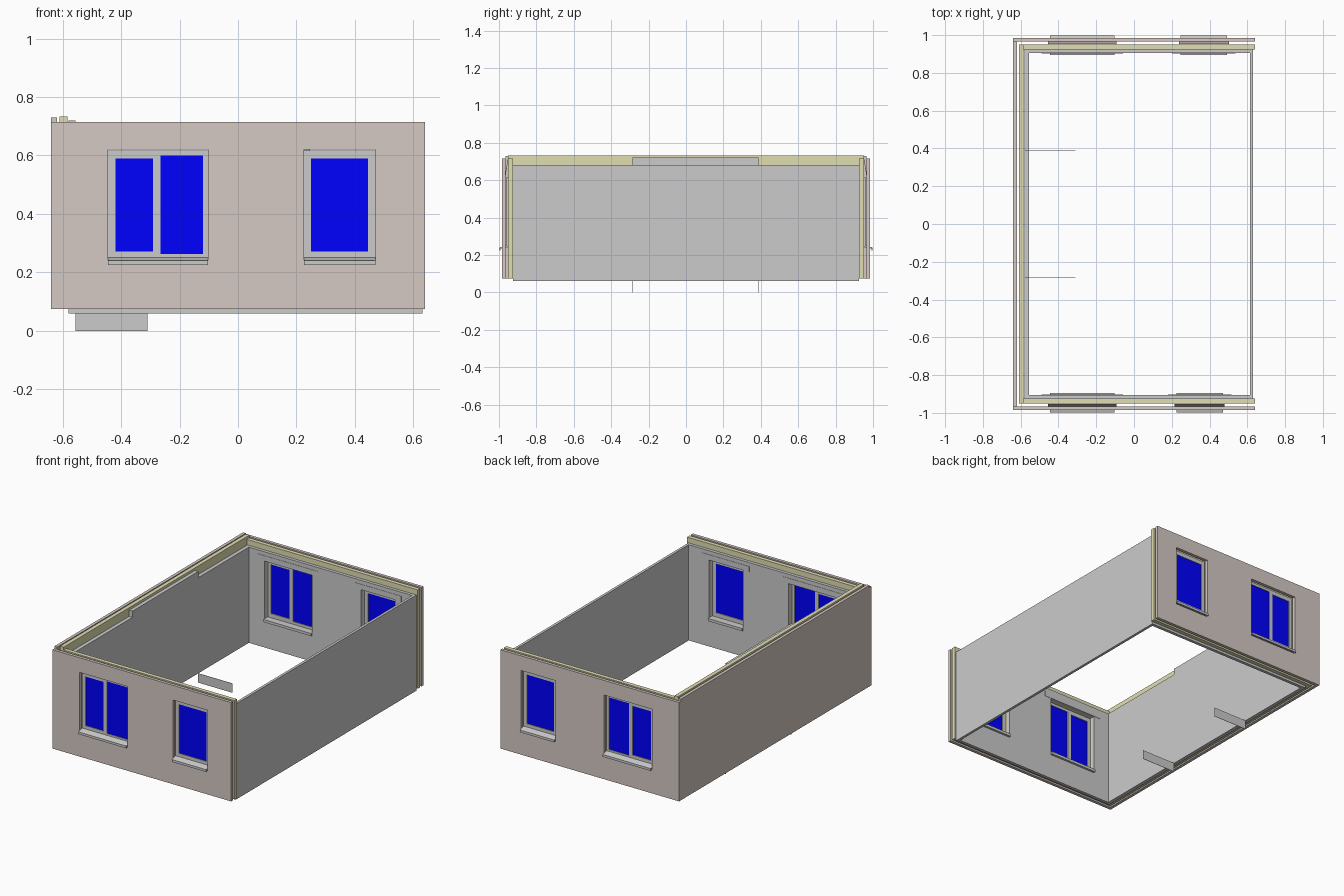
import bpy, bmesh
from mathutils import Vector

if "Cube" in bpy.data.objects:
    bpy.data.objects.remove(bpy.data.objects["Cube"])


def material(name, color):
    m = bpy.data.materials.new(name)
    m.diffuse_color = (*color, 1)
    m.use_nodes = True
    m.node_tree.nodes["Principled BSDF"].inputs["Base Color"].default_value = m.diffuse_color
    return m


BRICK = material("brick", (0.67, 0.585, 0.55))
WOOL = material("insulation", (0.75, 0.73, 0.45))
GLASS = material("glass", (0.0, 0.0, 1.0))
LINTEL = material("dark_concrete", (0.55, 0.55, 0.55))


def finish(name, bm, mat=None):
    bmesh.ops.recalc_face_normals(bm, faces=bm.faces)
    me = bpy.data.meshes.new(name)
    bm.to_mesh(me)
    bm.free()
    ob = bpy.data.objects.new(name, me)
    bpy.context.collection.objects.link(ob)
    if mat:
        me.materials.append(mat)
    return ob


def extrude(bm, offset):
    r = bmesh.ops.extrude_face_region(bm, geom=bm.faces[:], use_keep_orig=True)
    verts = [v for v in r["geom"] if isinstance(v, bmesh.types.BMVert)]
    bmesh.ops.translate(bm, verts=verts, vec=Vector(offset))


def panel(name, x, y, z, holes=(), mat=None):
    """Upright slab facing y, with rectangular holes (x0, x1, z0, z1)."""
    bm = bmesh.new()
    xs = sorted({*x, *[c for h in holes for c in h[:2]]})
    zs = sorted({*z, *[c for h in holes for c in h[2:]]})
    for a, b in zip(xs, xs[1:]):
        for c, d in zip(zs, zs[1:]):
            mx, mz = (a + b) / 2, (c + d) / 2
            if any(h[0] < mx < h[1] and h[2] < mz < h[3] for h in holes):
                continue
            bm.faces.new([bm.verts.new((px, y[0], pz))
                          for px, pz in ((a, c), (b, c), (b, d), (a, d))])
    bmesh.ops.remove_doubles(bm, verts=bm.verts, dist=1e-5)
    extrude(bm, (0, y[1] - y[0], 0))
    return finish(name, bm, mat)


def prism(name, x, profile, mat=None):
    """Extrude a (y, z) profile along x."""
    bm = bmesh.new()
    bm.faces.new([bm.verts.new((x[0], py, pz)) for py, pz in profile])
    extrude(bm, (x[1] - x[0], 0, 0))
    return finish(name, bm, mat)


def window(side, s, x0, x1, panes):
    # frame with panes
    panel(side + "_window_frame", (x0, x1), (s * 0.94, s * 0.96), (0.245, 0.617), panes)
    for p in panes:
        panel(side + "_window_glass", p[:2], (s * 0.945, s * 0.956), p[2:], (), GLASS)
    # sloping outer sill with a drip lip, and flat inner sill
    prism(side + "_outer_sill", (x0, x1),
          [(s * a, b) for a, b in ((0.955, 0.252), (0.998, 0.24), (0.998, 0.225),
                                   (0.993, 0.225), (0.993, 0.234), (0.955, 0.24))])
    panel(side + "_inner_sill", (x0, x1), (s * 0.895, s * 0.942), (0.228, 0.245))
    # inner lintel and sloping cavity tray above the opening
    panel(side + "_lintel", (x0 - 0.045, x1 + 0.045), (s * 0.903, s * 0.926),
          (0.62, 0.655), (), LINTEL)
    prism(side + "_cavity_tray", (x0 - 0.01, x1 + 0.01),
          [(s * a, b) for a, b in ((0.951, 0.71), (0.954, 0.71), (0.968, 0.62), (0.965, 0.62))],
          BRICK)


# front and back walls: three layers with window openings
for side, s, dx in (("front", -1, 0.0), ("back", 1, 0.022)):
    wide = (-0.445, -0.102)
    narrow = (0.225 + dx, 0.47 + dx)
    holes = [(*w, 0.225, 0.62) for w in (wide, narrow)]
    panel(side + "_brick", (-0.64, 0.64), (s * 0.965, s * 0.985), (0.075, 0.715), holes, BRICK)
    panel(side + "_insulation", (-0.61, 0.64), (s * 0.925, s * 0.951), (0.075, 0.715), holes, WOOL)
    panel(side + "_inner_wall", (-0.58, 0.63), (s * 0.905, s * 0.925), (0.06, 0.68), holes)
    window(side + "_wide", s, *wide,
           [(-0.42, -0.29, 0.272, 0.59), (-0.265, -0.12, 0.262, 0.6)])
    window(side + "_narrow", s, *narrow, [(0.25 + dx, 0.445 + dx, 0.272, 0.59)])

# left wall layers; the inner one has a raised middle
panel("left_brick", (-0.64, -0.62), (-0.965, 0.965), (0.075, 0.73), (), BRICK)
panel("left_insulation", (-0.61, -0.584), (-0.951, 0.951), (0.075, 0.733), (), WOOL)
prism("left_inner_wall", (-0.58, -0.556),
      [(-0.905, 0.06), (0.905, 0.06), (0.905, 0.68), (0.388, 0.68), (0.388, 0.72),
       (-0.285, 0.72), (-0.285, 0.68), (-0.905, 0.68)])

# right wall
panel("right_wall", (0.614, 0.631), (-0.925, 0.925), (0.06, 0.68))

# two thin fins below the left wall
for y in (-0.285, 0.388):
    panel("floor_fin", (-0.556, -0.31), (y - 0.001, y + 0.001), (0.0, 0.06))
